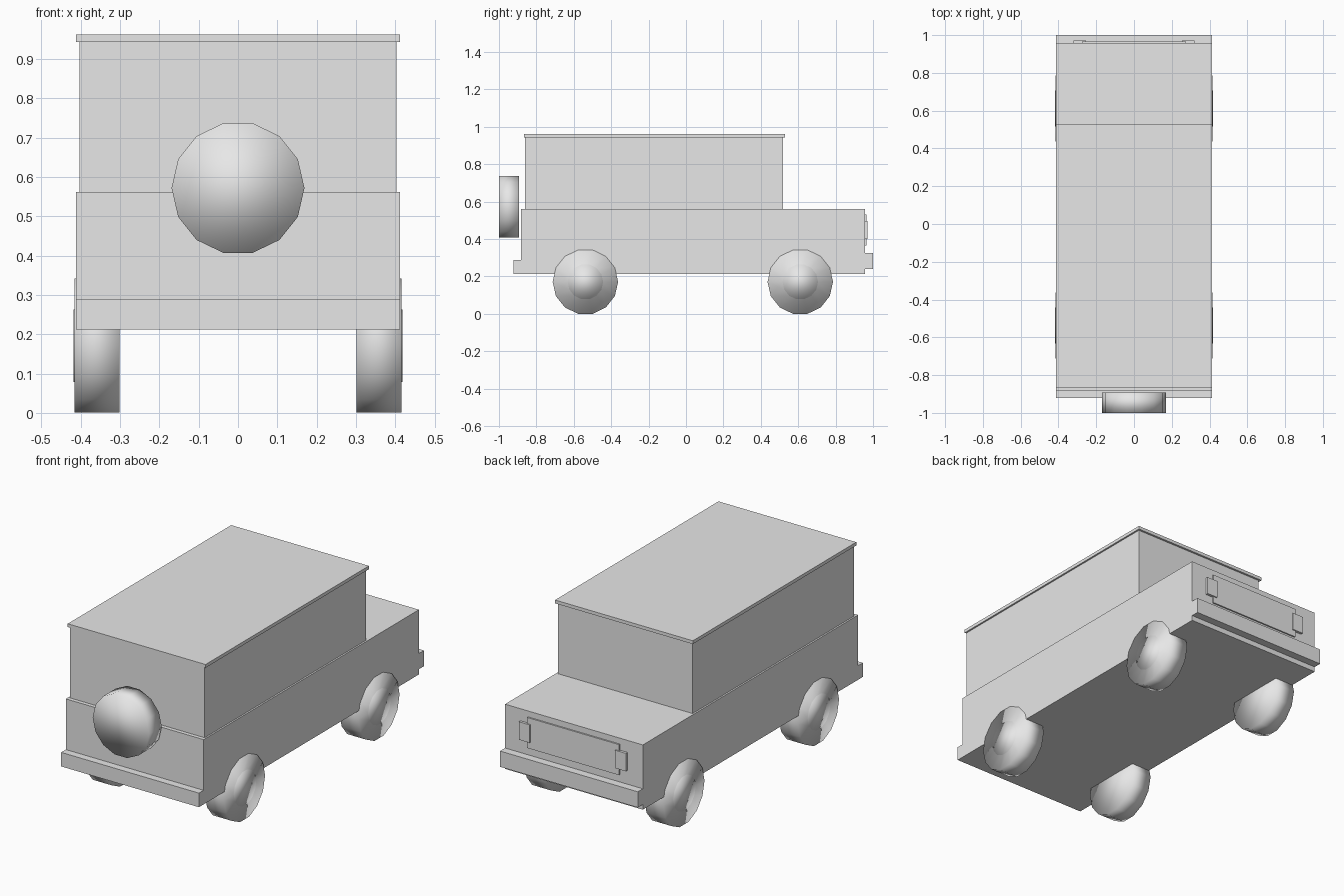
import bpy
import bmesh
from math import pi
from mathutils import Matrix, Vector

cube = bpy.data.objects.get("Cube")
if cube:
    bpy.data.objects.remove(cube, do_unlink=True)

# Single paint colour
GREY = (0.8, 0.8, 0.8, 1.0)
paint = bpy.data.materials.new("light grey")
paint.use_nodes = True
paint.diffuse_color = GREY
for node in paint.node_tree.nodes:
    if node.type == "BSDF_PRINCIPLED":
        node.inputs["Base Color"].default_value = GREY


def add_object(name, bm, smooth=False):
    bmesh.ops.recalc_face_normals(bm, faces=bm.faces)
    for face in bm.faces:
        face.smooth = smooth
    mesh = bpy.data.meshes.new(name)
    bm.to_mesh(mesh)
    bm.free()
    mesh.materials.append(paint)
    obj = bpy.data.objects.new(name, mesh)
    bpy.context.collection.objects.link(obj)
    return obj


def box(name, x, y, z):
    """Box from (min, max) pairs along each axis."""
    bm = bmesh.new()
    bmesh.ops.create_cube(bm, size=1)
    size = [b - a for a, b in (x, y, z)]
    centre = [(a + b) / 2 for a, b in (x, y, z)]
    bmesh.ops.scale(bm, vec=size, verts=bm.verts)
    bmesh.ops.translate(bm, vec=centre, verts=bm.verts)
    return add_object(name, bm)


def disc(radius, width, axis):
    """Fourteen-sided cylinder with a corner on its horizontal diameter."""
    bm = bmesh.new()
    bmesh.ops.create_cone(bm, cap_ends=True, segments=14, radius1=radius,
                          radius2=radius, depth=width)
    # Put one corner exactly on local x before tipping the cylinder over
    corner = bm.verts[:][0].co
    turn = Vector((1, 0)).angle_signed(corner.xy)
    bmesh.ops.rotate(bm, matrix=Matrix.Rotation(turn, 3, "Z"), verts=bm.verts)
    if axis == "X":
        bmesh.ops.rotate(bm, matrix=Matrix.Rotation(pi / 2, 3, "Z"), verts=bm.verts)
        bmesh.ops.rotate(bm, matrix=Matrix.Rotation(pi / 2, 3, "Y"), verts=bm.verts)
    else:
        bmesh.ops.rotate(bm, matrix=Matrix.Rotation(pi / 2, 3, "X"), verts=bm.verts)
    return bm


def wheel(name, side, y):
    bm = disc(0.175, 0.114, "X")
    # Raised hub on the outer face
    outer = max(bm.faces, key=lambda f: f.calc_center_median().x * side)
    bmesh.ops.inset_region(bm, faces=[outer], thickness=0.08)
    hub = bmesh.ops.extrude_face_region(bm, geom=[outer])
    verts = [v for v in hub["geom"] if isinstance(v, bmesh.types.BMVert)]
    bmesh.ops.translate(bm, vec=(0.003 * side, 0, 0), verts=verts)
    if outer.is_valid:
        bmesh.ops.delete(bm, geom=[outer], context="FACES_ONLY")
    obj = add_object(name, bm, smooth=True)
    obj.location = (0.359 * side, y, 0.171)


# Body, cabin and roof
box("lower_body", (-0.412, 0.412), (-0.882, 0.957), (0.212, 0.562))
box("cabin", (-0.403, 0.403), (-0.861, 0.519), (0.562, 0.944))
box("roof", (-0.412, 0.412), (-0.866, 0.53), (0.944, 0.962))

# Bumpers
box("spare_side_bumper", (-0.412, 0.412), (-0.922, -0.882), (0.212, 0.288))
box("grille_side_bumper", (-0.412, 0.412), (0.957, 1.0), (0.24, 0.325))

# Grille and lamps
box("grille", (-0.275, 0.275), (0.957, 0.965), (0.365, 0.53))
for side, label in ((1, "left"), (-1, "right")):
    box(label + "_lamp", sorted((0.255 * side, 0.32 * side)), (0.957, 0.971), (0.4, 0.497))
    # Road wheels
    wheel(label + "_front_wheel", side, -0.538)
    wheel(label + "_back_wheel", side, 0.611)

# Spare wheel
spare = add_object("spare_wheel", disc(0.169, 0.107, "Y"), smooth=True)
spare.location = (0, -0.9465, 0.572)
